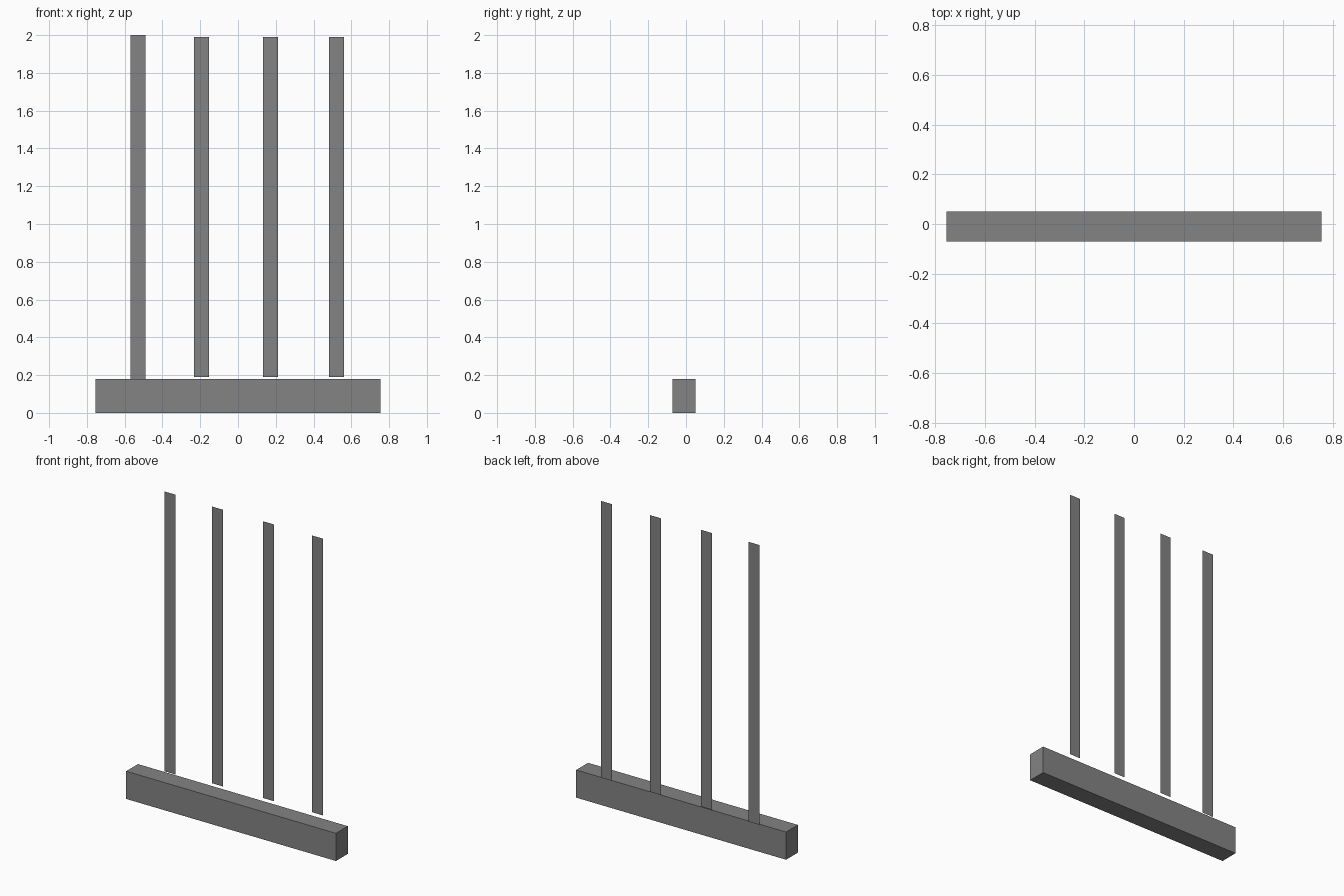
import bpy

# Remove the default cube only
cube = bpy.data.objects.get("Cube")
if cube:
    bpy.data.objects.remove(cube, do_unlink=True)

GREY = (0.23, 0.23, 0.23, 1.0)
grey = bpy.data.materials.new("plain_grey")
grey.use_nodes = True
grey.diffuse_color = GREY
grey.node_tree.nodes["Principled BSDF"].inputs["Base Color"].default_value = GREY


# Box from two opposite corners
def add_box(name, low, high):
    centre = [(a + b) / 2 for a, b in zip(low, high)]
    bpy.ops.mesh.primitive_cube_add(size=1, location=centre)
    box = bpy.context.object
    box.name = name
    box.scale = [b - a for a, b in zip(low, high)]
    bpy.ops.object.transform_apply(location=False, rotation=False, scale=True)
    box.data.materials.append(grey)


# Thin upright sheet facing front and back
def add_strip(name, x, y, bottom, top, width=0.08):
    left, right = x - width / 2, x + width / 2
    mesh = bpy.data.meshes.new(name)
    corners = [(left, y, bottom), (right, y, bottom), (right, y, top), (left, y, top)]
    mesh.from_pydata(corners, [], [(0, 1, 2, 3)])
    mesh.materials.append(grey)
    strip = bpy.data.objects.new(name, mesh)
    bpy.context.collection.objects.link(strip)


# Base beam
add_box("base_beam", (-0.755, -0.0715, 0), (0.755, 0.05, 0.18))

# Four upright strips behind the beam, the first one slightly higher-reaching
strips = [
    (-0.53, 0.058, 0.18, 2.0),
    (-0.193, 0.064, 0.19, 1.99),
    (0.172, 0.068, 0.19, 1.99),
    (0.522, 0.0715, 0.19, 1.99),
]
for number, (x, y, bottom, top) in enumerate(strips, 1):
    add_strip(f"upright_strip_{number}", x, y, bottom, top)
